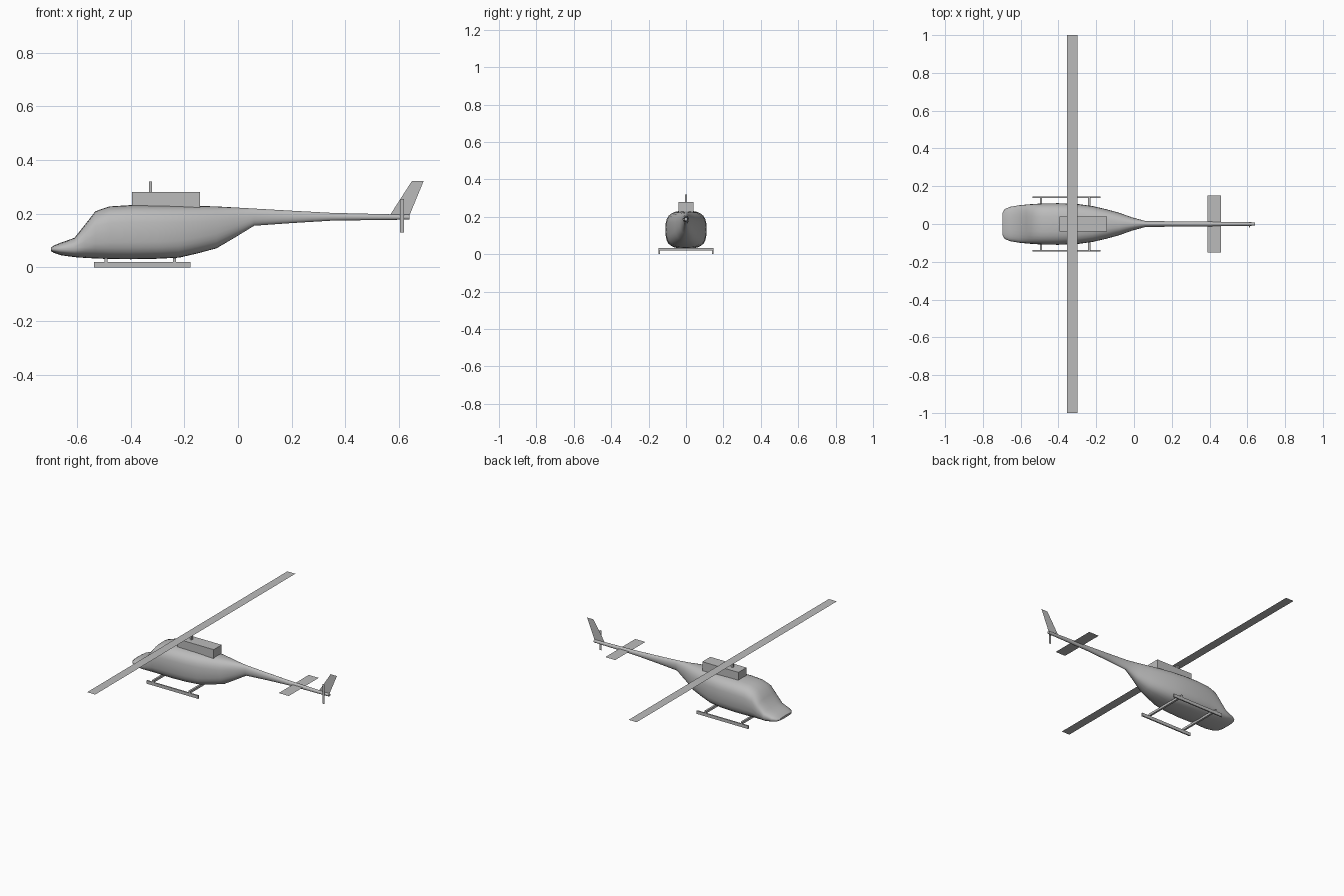
import bpy, bmesh, math

grey = bpy.data.materials.new("light_grey")
grey.diffuse_color = (0.5, 0.5, 0.5, 1)


def make(name, verts, faces):
    me = bpy.data.meshes.new(name)
    me.from_pydata(verts, [], faces)
    me.materials.append(grey)
    ob = bpy.data.objects.new(name, me)
    bpy.context.collection.objects.link(ob)
    return ob


def box(name, x0, x1, y0, y1, z0, z1):
    v = [(x, y, z) for x in (x0, x1) for y in (y0, y1) for z in (z0, z1)]
    f = [(0, 1, 3, 2), (4, 6, 7, 5), (0, 4, 5, 1), (2, 3, 7, 6), (0, 2, 6, 4), (1, 5, 7, 3)]
    return make(name, v, f)


def plate(name, pts):
    return make(name, pts, [tuple(range(len(pts)))])


# Fuselage and tail boom: lofted rounded sections (x, bottom, top, half width, squareness)
stations = [
    (-0.697, 0.060, 0.074, 0.058, 2.5), (-0.685, 0.053, 0.082, 0.078, 2.5),
    (-0.66, 0.045, 0.092, 0.090, 2.6), (-0.61, 0.038, 0.110, 0.099, 2.8),
    (-0.57, 0.035, 0.160, 0.103, 3), (-0.532, 0.033, 0.209, 0.106, 3),
    (-0.48, 0.031, 0.227, 0.109, 3), (-0.40, 0.030, 0.232, 0.110, 3),
    (-0.30, 0.032, 0.231, 0.106, 3), (-0.22, 0.036, 0.230, 0.095, 2.9),
    (-0.15, 0.052, 0.229, 0.079, 2.7), (-0.08, 0.071, 0.227, 0.060, 2.5),
    (-0.01, 0.112, 0.223, 0.035, 2.3), (0.06, 0.155, 0.219, 0.016, 2),
    (0.20, 0.165, 0.211, 0.014, 2), (0.35, 0.174, 0.203, 0.013, 2),
    (0.64, 0.178, 0.196, 0.009, 2)]
N = 28
verts, faces = [], []
for x, lo, hi, w, n in stations:
    for i in range(N):
        a = 2 * math.pi * i / N
        c, s = math.cos(a), math.sin(a)
        verts.append((x, w * math.copysign(abs(c) ** (2 / n), c),
                      (lo + hi) / 2 + (hi - lo) / 2 * math.copysign(abs(s) ** (2 / n), s)))
for k in range(len(stations) - 1):
    for i in range(N):
        j = (i + 1) % N
        faces.append((k * N + i, k * N + j, (k + 1) * N + j, (k + 1) * N + i))
faces.append(tuple(reversed(range(N))))
faces.append(tuple(range(len(verts) - N, len(verts))))
body = make("fuselage", verts, faces)
bm = bmesh.new()
bm.from_mesh(body.data)
bmesh.ops.recalc_face_normals(bm, faces=bm.faces)
bm.to_mesh(body.data)
bm.free()
bpy.context.view_layer.objects.active = body
body.select_set(True)
bpy.ops.object.shade_smooth_by_angle(angle=math.radians(40))

# Engine housing, mast and main rotor
box("engine_housing", -0.395, -0.142, -0.04, 0.04, 0.215, 0.28)
box("rotor_mast", -0.332, -0.32, -0.006, 0.006, 0.27, 0.32)
plate("main_rotor", [(-0.355, -1, 0.321), (-0.299, -1, 0.321), (-0.299, 1, 0.321), (-0.355, 1, 0.321)])

# Tail surfaces
plate("stabilizer", [(0.39, -0.15, 0.19), (0.46, -0.15, 0.19), (0.46, 0.15, 0.19), (0.39, 0.15, 0.19)])
plate("tail_fin", [(0.567, 0, 0.195), (0.64, 0, 0.195), (0.692, 0, 0.321), (0.648, 0, 0.321)])
plate("tail_rotor", [(0.605, -0.018, 0.13), (0.619, -0.018, 0.13), (0.619, -0.018, 0.255), (0.605, -0.018, 0.255)])
box("tail_rotor_hub", 0.609, 0.615, -0.018, 0, 0.184, 0.19)

# Landing skids and their cross tubes
for side, y in (("left", 0.142), ("right", -0.142)):
    box("skid_" + side, -0.537, -0.177, y - 0.004, y + 0.004, 0, 0.02)
for end, x in (("front", -0.492), ("rear", -0.237)):
    box("cross_tube_" + end, x - 0.006, x + 0.006, -0.146, 0.146, 0.02, 0.034)
